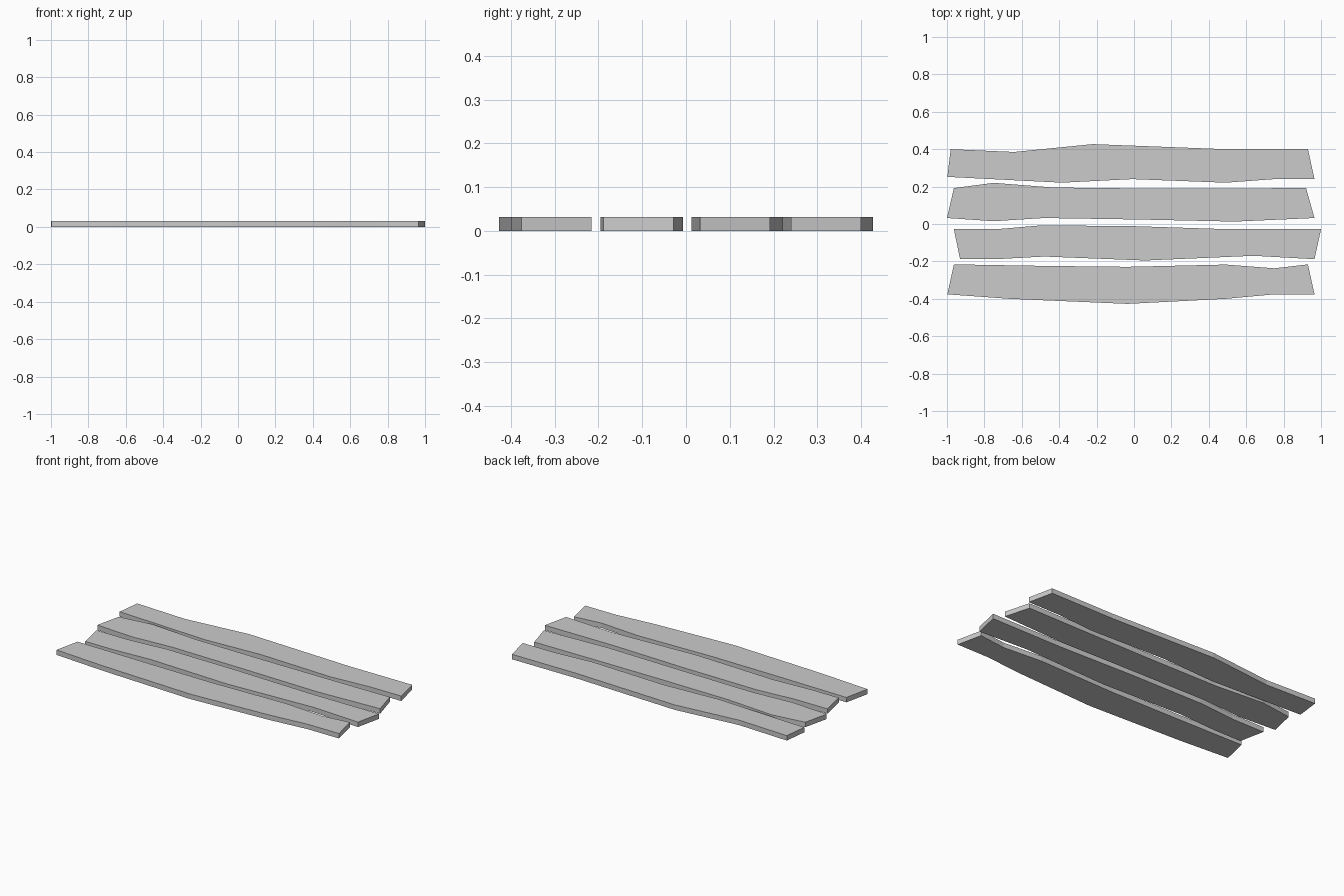
import bpy, bmesh

THICKNESS = 0.031

# Plank outlines seen from above: back edge left to right, then front edge right to left
PLANKS = {
    "plank_back": [
        (-0.98, 0.40), (-0.64, 0.385), (-0.22, 0.427), (0.49, 0.40), (0.93, 0.40),
        (0.965, 0.24), (0.75, 0.24), (0.49, 0.221), (-0.01, 0.24), (-0.385, 0.221), (-0.998, 0.252)],
    "plank_mid_back": [
        (-0.963, 0.192), (-0.75, 0.22), (-0.43, 0.195), (0.03, 0.19), (0.49, 0.19), (0.92, 0.192),
        (0.965, 0.032), (0.54, 0.013), (0.03, 0.024), (-0.48, 0.032), (-0.75, 0.015), (-1.0, 0.032)],
    "plank_mid_front": [
        (-0.963, -0.028), (-0.74, -0.028), (-0.49, -0.007), (0.01, -0.012), (0.51, -0.028), (1.0, -0.028),
        (0.965, -0.188), (0.64, -0.17), (0.06, -0.195), (-0.48, -0.174), (-0.74, -0.188), (-0.93, -0.188)],
    "plank_front": [
        (-0.963, -0.216), (-0.485, -0.224), (-0.035, -0.229), (0.49, -0.217), (0.75, -0.237), (0.93, -0.216),
        (0.965, -0.376), (0.75, -0.376), (0.49, -0.40), (-0.035, -0.427), (-0.665, -0.40), (-0.998, -0.376)],
}


def make_plank(name, outline):
    """Extrude a flat outline into a solid plank standing on z = 0."""
    bm = bmesh.new()
    base = bm.faces.new([bm.verts.new((x, y, 0)) for x, y in outline])
    top = bmesh.ops.extrude_face_region(bm, geom=[base], use_keep_orig=True)
    verts = [g for g in top["geom"] if isinstance(g, bmesh.types.BMVert)]
    bmesh.ops.translate(bm, verts=verts, vec=(0, 0, THICKNESS))
    bmesh.ops.recalc_face_normals(bm, faces=bm.faces)
    mesh = bpy.data.meshes.new(name)
    bm.to_mesh(mesh)
    bm.free()
    bpy.context.collection.objects.link(bpy.data.objects.new(name, mesh))


# Four rough-cut floor planks
for plank_name, plank_outline in PLANKS.items():
    make_plank(plank_name, plank_outline)
